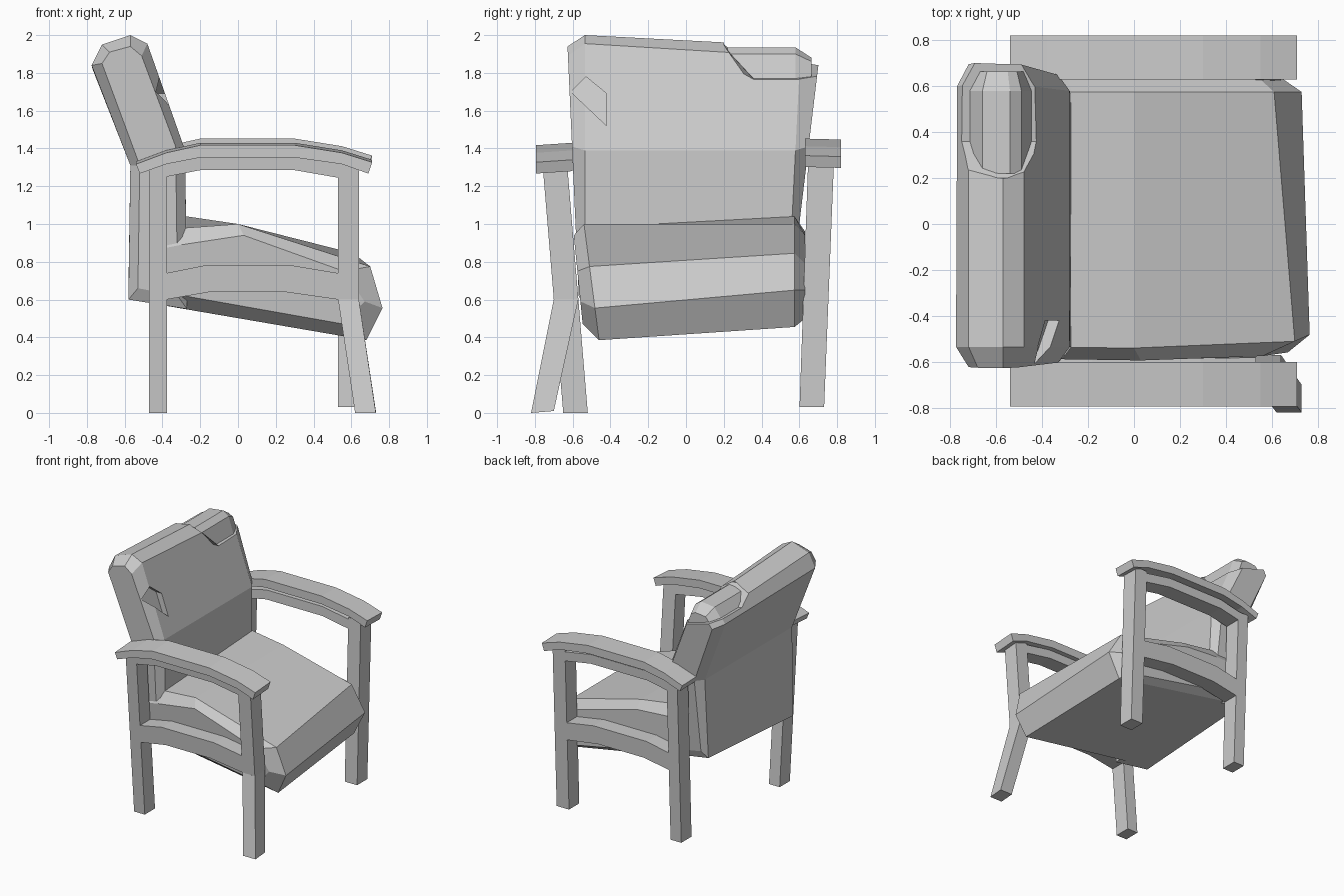
import bpy
import bmesh

if "Cube" in bpy.data.objects:
    bpy.data.objects.remove(bpy.data.objects["Cube"])


def loft(name, sections):
    """Skin matching rings of 3D points and cap both ends."""
    bm = bmesh.new()
    rings = [[bm.verts.new(p) for p in s] for s in sections]
    n = len(rings[0])
    for a, b in zip(rings, rings[1:]):
        for i in range(n):
            j = (i + 1) % n
            bm.faces.new((a[i], a[j], b[j], b[i]))
    bm.faces.new(rings[0])
    bm.faces.new(rings[-1])
    bmesh.ops.recalc_face_normals(bm, faces=bm.faces)
    mesh = bpy.data.meshes.new(name)
    bm.to_mesh(mesh)
    bm.free()
    obj = bpy.data.objects.new(name, mesh)
    bpy.context.collection.objects.link(obj)
    return obj


def sec(profile, y, k=0.0, dz=0.0):
    """Place an x-z profile at y + k*z (leaning side plane)."""
    return [(x, y + k * z, z + dz) for x, z in profile]


def rect(x0, x1, z0, z1):
    return [(x0, z0), (x1, z0), (x1, z1), (x0, z1)]


def cut(obj, cutter):
    mod = obj.modifiers.new("cut", 'BOOLEAN')
    mod.operation, mod.solver, mod.object = 'DIFFERENCE', 'EXACT', cutter
    dg = bpy.context.evaluated_depsgraph_get()
    dg.update()
    mesh = bpy.data.meshes.new_from_object(obj.evaluated_get(dg))
    obj.modifiers.clear()
    obj.data = mesh
    bpy.data.objects.remove(cutter)


# Seat cushion: bevelled side, two full sections, bevelled side
loft("seat", [
    sec([(-.4, .87), (-.30, .89), (.03, .94), (.56, .75), (.67, .59), (.56, .47), (-.4, .64)], -.50, -.10),
    sec([(-.4, .97), (-.27, .98), (0, 1.0), (.70, .775), (.765, .555), (.68, .385), (-.4, .57)], -.41, -.13),
    sec([(-.4, 1.04), (-.27, 1.04), (0, 1.0), (.61, .845), (.73, .65), (.63, .455), (-.4, .64)], .575),
    sec([(-.4, .96), (-.29, .96), (0, .94), (.55, .79), (.65, .65), (.58, .50), (-.4, .69)], .63),
])

# Backrest
back = loft("backrest", [
    sec([(-.53, .66), (-.52, 1.31), (-.72, 1.85), (-.68, 1.91), (-.57, 1.94), (-.51, 1.89),
         (-.33, 1.41), (-.32, .62)], -.54, -.045),
    sec([(-.58, .60), (-.57, 1.31), (-.775, 1.84), (-.72, 1.95), (-.57, 2.0), (-.48, 1.955),
         (-.28, 1.39), (-.27, .55)], -.535),
    sec([(-.58, .67), (-.57, 1.31), (-.77, 1.82), (-.72, 1.90), (-.57, 1.94), (-.48, 1.885),
         (-.28, 1.39), (-.27, .62)], .51, .05),
    sec([(-.53, .72), (-.52, 1.31), (-.72, 1.80), (-.68, 1.86), (-.57, 1.88), (-.51, 1.83),
         (-.33, 1.41), (-.32, .68)], .48, .12),
])

# Torn-away upper corner of the backrest
cut(back, loft("corner_cutter", [
    [(-.9, y, b), (-.2, y, f), (-.2, y, 2.3), (-.9, y, 2.3)]
    for y, b, f in [(.20, 1.98, 1.92), (.36, 1.90, 1.70), (.85, 1.90, 1.70)]]))

# Small tear near the other edge
tear = [(-.61, 1.70), (-.53, 1.78), (-.42, 1.69), (-.42, 1.52)]
cut(back, loft("tear_cutter", [
    [(-.2, y, z) for y, z in tear],
    [(-.33 - .364 * (z - 1.4), y, z) for y, z in tear]]))

# Exposed inner padding under the torn corner
pad = [(-.62, 1.6), (-.72, 1.84), (-.66, 1.92), (-.54, 1.935), (-.49, 1.90), (-.39, 1.6)]
pad_end = [(-.60, 1.6), (-.68, 1.82), (-.64, 1.87), (-.55, 1.88), (-.51, 1.86), (-.42, 1.6)]
loft("inner_padding", [sec(pad, .22), sec(pad, .58), sec(pad_end, .665)])

# Side frames: arm, two curved rails and legs
arm = [(-.54, 1.32), (-.38, 1.38), (-.2, 1.42), (.3, 1.42), (.55, 1.38), (.71, 1.33),
       (.69, 1.27), (.55, 1.32), (.3, 1.355), (-.2, 1.355), (-.38, 1.32), (-.52, 1.27)]
top_rail = [(-.38, 1.25), (-.2, 1.285), (.3, 1.285), (.53, 1.245),
            (.53, 1.32), (.3, 1.36), (-.2, 1.36), (-.38, 1.32)]
low_rail = [(-.38, .60), (-.15, .64), (.25, .64), (.53, .60),
            (.53, .74), (.29, .78), (-.18, .78), (-.38, .74)]

# (side, (outer y, slope), (inner y, slope), arm outer y, arm inner y, arm lifts, floor z)
for side, out, inn, ya, yb, lift_a, lift_b, floor in [
        ("right", (-.65, -.083), (-.52, -.083), -.795, -.60, -.003, .01, 0),
        ("left", (.73, .04), (.60, .035), .82, .63, .027, .032, .03)]:
    def part(name, profile):
        loft(f"{side}_{name}", [sec(profile, *out), sec(profile, *inn)])
    loft(f"{side}_arm", [sec(arm, ya, 0, lift_a), sec(arm, yb, 0, lift_b)])
    part("top_rail", top_rail)
    part("lower_rail", low_rail)
    part("back_leg", rect(-.47, -.375, floor, 1.32))
    part("front_leg", rect(.53, .64, .6 if side == "right" else floor, 1.335))

# Splayed, broken foot of the right front leg
loft("right_front_foot", [
    [(.62, -.82, 0), (.73, -.82, 0), (.73, -.70, .01), (.62, -.70, .01)],
    [(.53, -.70, .60), (.64, -.70, .60), (.64, -.57, .60), (.53, -.57, .60)]])
